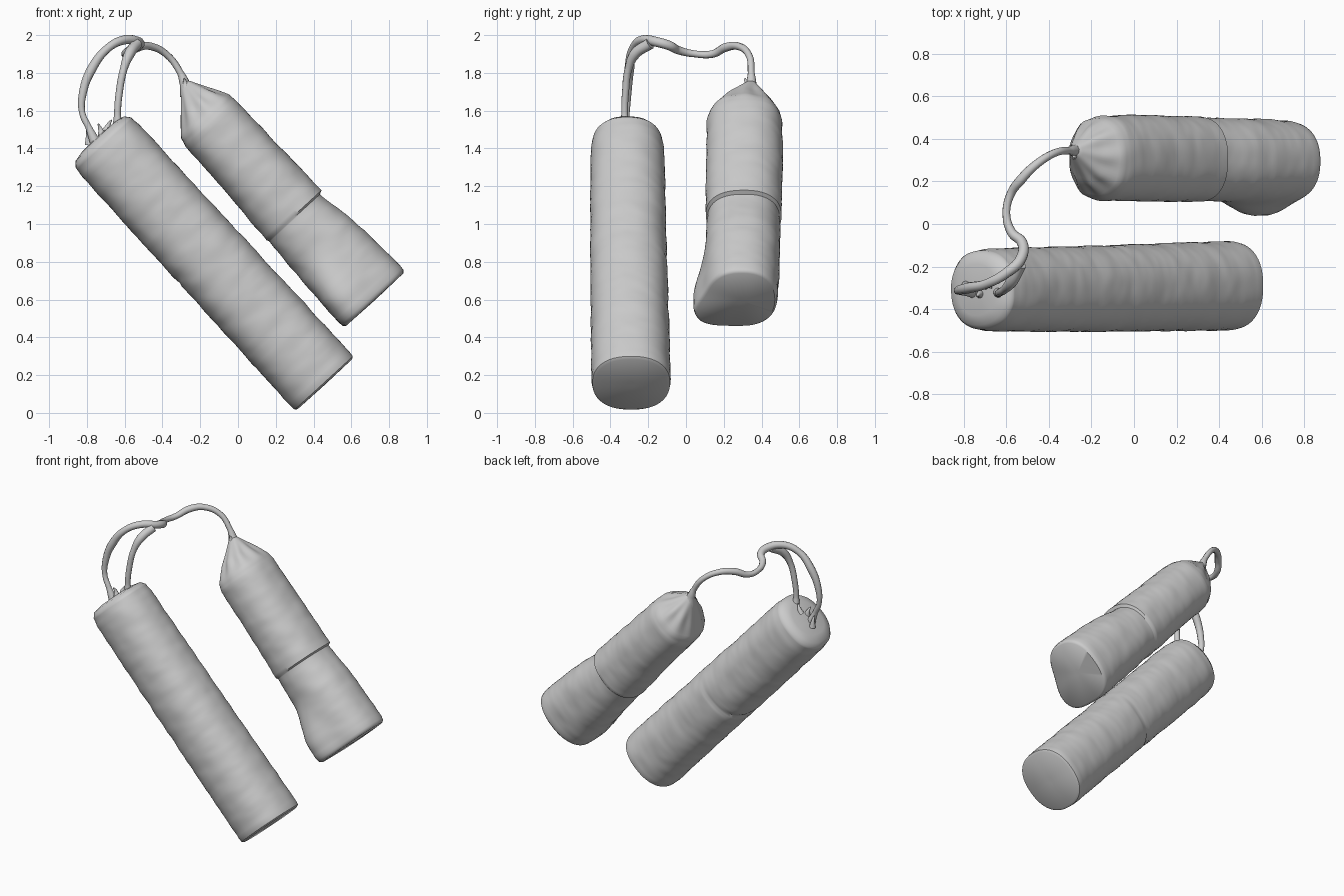
import bpy, bmesh, math
from mathutils import Vector, noise

AXIS = Vector((0.676, 0, -0.737))    # both sticks lean the same way
PERP = Vector((0.737, 0, 0.676))
YDIR = Vector((0, 1, 0))
SEGS = 72


def lerp_profile(profile, d):
    """Interpolate rows of (distance, perp radius, y radius, perp shift, y shift)."""
    for a, b in zip(profile, profile[1:]):
        if d <= b[0]:
            f = (d - a[0]) / max(b[0] - a[0], 1e-6)
            return [p + (q - p) * f for p, q in zip(a[1:], b[1:])]
    return list(profile[-1][1:])


def stick(name, origin, profile, bump):
    """Loft a slightly squared tube with a wrinkled surface along AXIS."""
    dists = set(p[0] for p in profile)
    start, end = profile[0][0], profile[-1][0]
    d = start
    while d < end:
        if min(abs(d - q) for q in dists) > 0.006:
            dists.add(d)
        d += 0.018
    bm = bmesh.new()
    rings = []
    for d in sorted(dists):
        rp, ry, sp, sy = lerp_profile(profile, d)
        ring = []
        for i in range(SEGS):
            a = 2 * math.pi * i / SEGS
            c, s = math.cos(a), math.sin(a)
            k = (abs(c) ** 2.3 + abs(s) ** 2.3) ** (-1 / 2.3)
            n = noise.noise(Vector((c * 1.3, s * 1.3, d * 11 + origin.y * 20)))
            n += 0.5 * noise.noise(Vector((c * 2.5, s * 2.5, d * 26)))
            k *= 1 + 0.018 * n * min(1, (end - d) / 0.08)
            k += bump(d, a)
            ring.append(bm.verts.new(origin + AXIS * d + PERP * (rp * k * c + sp)
                                     + YDIR * (ry * k * s + sy)))
        rings.append(ring)
    for r0, r1 in zip(rings, rings[1:]):
        for i in range(SEGS):
            j = (i + 1) % SEGS
            bm.faces.new((r0[i], r0[j], r1[j], r1[i]))
    bm.faces.new(rings[0])
    bm.faces.new(rings[-1])
    bmesh.ops.recalc_face_normals(bm, faces=bm.faces)
    me = bpy.data.meshes.new(name)
    bm.to_mesh(me)
    bm.free()
    ob = bpy.data.objects.new(name, me)
    bpy.context.collection.objects.link(ob)
    bpy.ops.object.select_all(action='DESELECT')
    ob.select_set(True)
    bpy.context.view_layer.objects.active = ob
    bpy.ops.object.shade_smooth_by_angle(angle=math.radians(45))


def strand(name, pts):
    """Tapered cord through (x, y, z, radius) points."""
    cu = bpy.data.curves.new(name, 'CURVE')
    cu.dimensions = '3D'
    cu.bevel_depth = 1
    cu.bevel_resolution = 3
    cu.resolution_u = 8
    cu.use_fill_caps = True
    sp = cu.splines.new('BEZIER')
    sp.bezier_points.add(len(pts) - 1)
    for bp, (x, y, z, r) in zip(sp.bezier_points, pts):
        bp.co = (x, y, z)
        bp.radius = r
        bp.handle_left_type = bp.handle_right_type = 'AUTO'
    sp.use_smooth = True
    bpy.context.collection.objects.link(bpy.data.objects.new(name, cu))


def gauss(x, w):
    return math.exp(-(x / w) ** 2)


def long_bump(d, a):
    # wrap crease around the back and lower side
    back = max(0, math.cos(a - 2.3))
    return -0.05 * back * gauss(d - 0.86 - 0.05 * math.sin(a), 0.014)


def short_bump(d, a):
    k = 0
    # pleats on the gathered cone
    if d < 0.03:
        k += 0.05 * math.cos(9 * a) * gauss(d + 0.09, 0.07)
    # step where the outer wrap overlaps, strongest on top
    up = 0.35 + 0.65 * max(0, math.cos(a))
    k -= 0.11 * up * gauss(max(0, d - 0.705), 0.14) * (d > 0.70)
    # lifted wrap corner at the foot
    t = min(1, max(0, (d - 0.88) / 0.33))
    da = (a - math.radians(243) + math.pi) % (2 * math.pi) - math.pi
    return k + 0.42 * t * t * (3 - 2 * t) * gauss(da, 0.50)


# Long front stick: flat foot, softly rounded top
stick("long_stick", Vector((-0.74, -0.31, 1.46)), [
    (-0.005, 0.02, 0.02, 0, 0), (0.0, 0.12, 0.12, 0, 0), (0.012, 0.175, 0.165, 0, 0),
    (0.04, 0.198, 0.185, 0, 0), (0.10, 0.205, 0.195, 0, 0),
    (0.8, 0.208, 0.202, 0, 0.005), (1.74, 0.212, 0.210, 0, 0.02),
    (1.766, 0.209, 0.205, 0, 0.02), (1.775, 0.195, 0.19, 0, 0.02),
    (1.777, 0.02, 0.02, 0, 0.02)], long_bump)

# Short rear stick: gathered cone top, overlapping wrap, flared foot
stick("short_stick", Vector((-0.165, 0.31, 1.565)), [
    (-0.225, 0.015, 0.015, 0.03, 0.035), (-0.20, 0.035, 0.035, 0.03, 0.03),
    (-0.10, 0.105, 0.125, 0.01, 0.01), (-0.01, 0.172, 0.185, -0.005, 0),
    (0.04, 0.182, 0.20, -0.007, 0), (0.3, 0.184, 0.203, -0.007, 0),
    (0.695, 0.198, 0.201, -0.010, -0.005), (0.705, 0.198, 0.20, -0.010, -0.005),
    (1.0, 0.212, 0.197, -0.003, -0.01), (1.27, 0.222, 0.192, 0.003, -0.015),
    (1.30, 0.218, 0.186, 0.003, -0.015), (1.312, 0.205, 0.175, 0.003, -0.015),
    (1.315, 0.02, 0.02, 0, -0.015)], short_bump)

# Main fuse: left strand of the loop, over the top, across to the rear stick
strand("main_fuse", [
    (-0.755, -0.32, 1.43, 0.03), (-0.79, -0.32, 1.51, 0.018), (-0.825, -0.315, 1.59, 0.017),
    (-0.82, -0.31, 1.70, 0.022), (-0.775, -0.30, 1.82, 0.026), (-0.69, -0.28, 1.93, 0.022),
    (-0.60, -0.23, 1.975, 0.024), (-0.53, -0.16, 1.965, 0.026), (-0.525, -0.09, 1.945, 0.025),
    (-0.575, -0.04, 1.92, 0.022), (-0.60, 0.05, 1.90, 0.018), (-0.58, 0.14, 1.90, 0.02),
    (-0.53, 0.21, 1.935, 0.023), (-0.46, 0.28, 1.94, 0.02), (-0.37, 0.335, 1.89, 0.018),
    (-0.305, 0.345, 1.80, 0.018), (-0.282, 0.345, 1.745, 0.028), (-0.26, 0.34, 1.69, 0.05)])

# Second strand of the loop, joining the main fuse near the crest
strand("loop_strand", [
    (-0.635, -0.32, 1.50, 0.03), (-0.638, -0.325, 1.58, 0.018), (-0.628, -0.32, 1.70, 0.019),
    (-0.605, -0.305, 1.82, 0.02), (-0.575, -0.27, 1.90, 0.028), (-0.535, -0.19, 1.955, 0.03)])

# Frayed wisps at the fuse roots
for i, (x, y, z, dx, dz) in enumerate([
        (-0.72, -0.33, 1.47, -0.02, 0.06), (-0.70, -0.29, 1.49, 0.03, 0.06),
        (-0.79, -0.29, 1.42, -0.01, 0.08), (-0.275, 0.32, 1.72, -0.01, 0.05)]):
    strand("wisp_%d" % (i + 1), [(x, y, z, 0.022), (x + dx * 0.5, y, z + dz * 0.6, 0.011),
                                 (x + dx, y - 0.01, z + dz, 0.004)])
